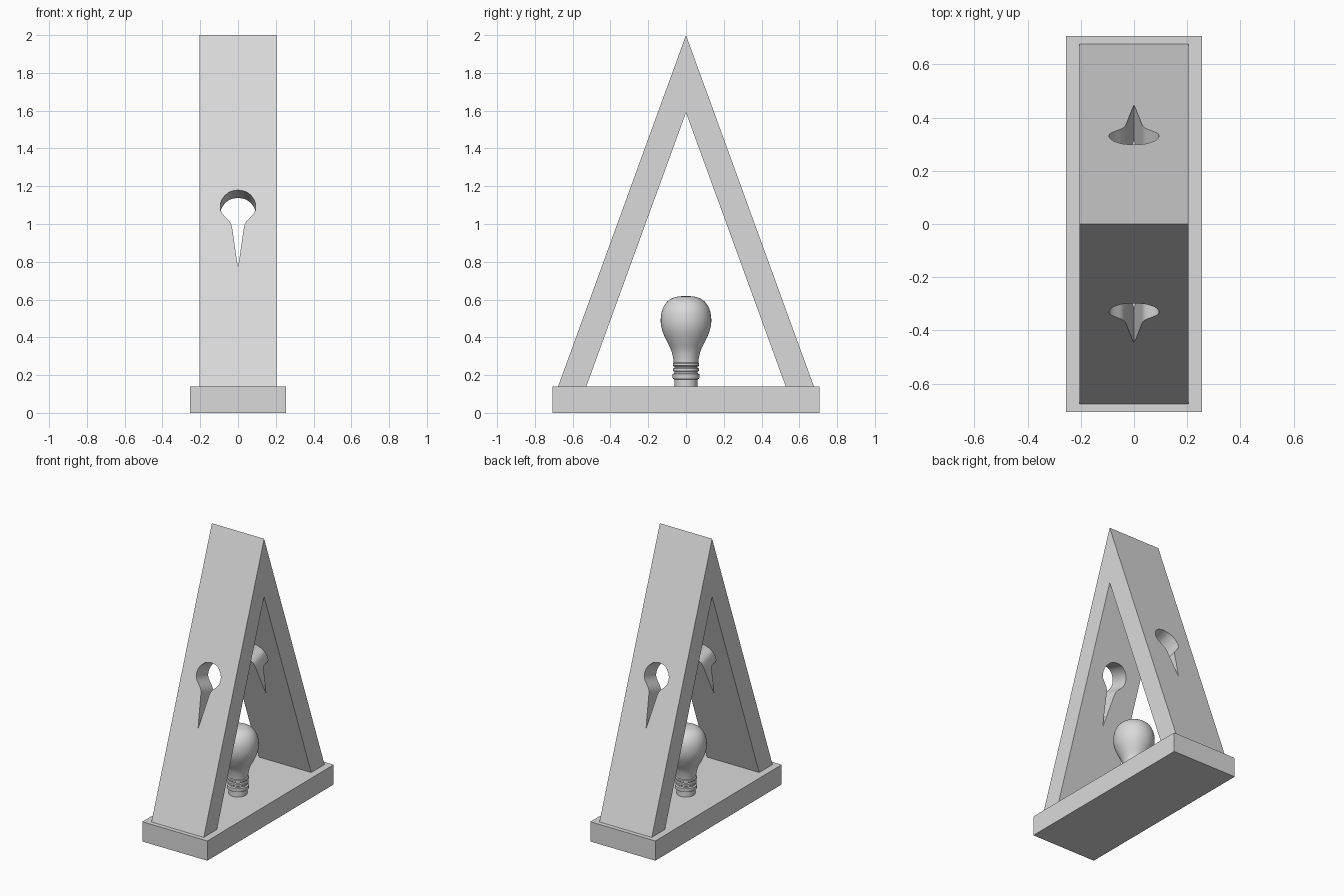
import bpy, bmesh, math
from mathutils import Vector

cube = bpy.data.objects.get("Cube")
if cube:
    bpy.data.objects.remove(cube, do_unlink=True)

grey = bpy.data.materials.new("light grey")
grey.use_nodes = True
grey.diffuse_color = (0.7, 0.7, 0.7, 1)
grey.node_tree.nodes["Principled BSDF"].inputs["Base Color"].default_value = (0.7, 0.7, 0.7, 1)


def finish(name, bm):
    bmesh.ops.recalc_face_normals(bm, faces=bm.faces)
    mesh = bpy.data.meshes.new(name)
    bm.to_mesh(mesh)
    bm.free()
    mesh.materials.append(grey)
    obj = bpy.data.objects.new(name, mesh)
    bpy.context.collection.objects.link(obj)
    return obj


def prism(name, start, end):
    """Join two matching outlines into a closed solid."""
    bm = bmesh.new()
    a = [bm.verts.new(p) for p in start]
    b = [bm.verts.new(p) for p in end]
    bm.faces.new(a)
    bm.faces.new(b[::-1])
    for i in range(len(a)):
        j = (i + 1) % len(a)
        bm.faces.new((a[i], b[i], b[j], a[j]))
    return finish(name, bm)


def smooth(obj, degrees):
    bpy.ops.object.select_all(action='DESELECT')
    obj.select_set(True)
    bpy.context.view_layer.objects.active = obj
    bpy.ops.object.shade_smooth_by_angle(angle=math.radians(degrees))


def curve_through(points, steps):
    """Catmull-Rom curve through the given 2D points."""
    pts = [Vector(p) for p in points]
    pts = [2 * pts[0] - pts[1]] + pts + [2 * pts[-1] - pts[-2]]
    out = []
    for p, q, r, s in zip(pts, pts[1:], pts[2:], pts[3:]):
        for k in range(steps):
            t = k / steps
            out.append(q + (r - p) * t / 2 + (2 * p - 5 * q + 4 * r - s) * t * t / 2
                       + (3 * q - p - 3 * r + s) * t ** 3 / 2)
    return out + [pts[-2]]


# Base slab
BASE_TOP, APEX, FOOT, FOOT_IN, APEX_IN = 0.14, 2.0, 0.677, 0.528, 1.59
slab = [(-0.255, -0.708), (0.255, -0.708), (0.255, 0.708), (-0.255, 0.708)]
prism("base", [(x, y, 0) for x, y in slab], [(x, y, BASE_TOP) for x, y in slab])

# Leaning A-shaped frame
outline = [(-FOOT, BASE_TOP), (0, APEX), (FOOT, BASE_TOP),
           (FOOT_IN, BASE_TOP), (0, APEX_IN), (-FOOT_IN, BASE_TOP)]
frame = prism("frame", *[[(x, y, z) for y, z in outline] for x in (-0.205, 0.205)])

# Bulb-shaped openings through both leaning panels
half = curve_through([(0, 1.18), (0.04, 1.172), (0.07, 1.15), (0.088, 1.122), (0.094, 1.092),
                      (0.088, 1.063), (0.07, 1.04), (0.048, 1.018), (0.036, 0.998),
                      (0.029, 0.965), (0.021, 0.91), (0.011, 0.84), (0, 0.77)], 3)
opening = [(x, z) for x, z in half] + [(-x, z) for x, z in half[-2:0:-1]]
for side, label in ((-1, "front"), (1, "back")):
    rings = []
    for t in (-0.1, 0.2):
        rings.append([(x, side * (FOOT * (APEX - z) / (APEX - BASE_TOP) - t), z - 0.31 * t)
                      for x, z in opening])
    cutter = prism(label + "_opening_cutter", *rings)
    cutter.hide_render = True
    cutter.hide_set(True)
    cut = frame.modifiers.new(label + " opening", 'BOOLEAN')
    cut.operation = 'DIFFERENCE'
    cut.solver = 'EXACT'
    cut.object = cutter

# Apply the cuts and drop the cutters
bpy.context.view_layer.update()
cut_mesh = bpy.data.meshes.new_from_object(
    frame.evaluated_get(bpy.context.evaluated_depsgraph_get()))
frame.modifiers.clear()
frame.data = cut_mesh
for label in ("front", "back"):
    bpy.data.objects.remove(bpy.data.objects[label + "_opening_cutter"], do_unlink=True)
smooth(frame, 25)


def lathe(name, profile, degrees):
    bm = bmesh.new()
    verts = [bm.verts.new((r, 0, z)) for r, z in profile]
    edges = [bm.edges.new(pair) for pair in zip(verts, verts[1:])]
    bmesh.ops.spin(bm, geom=verts + edges, cent=(0, 0, 0), axis=(0, 0, 1),
                   angle=math.tau, steps=48, use_merge=True)
    bmesh.ops.remove_doubles(bm, verts=bm.verts, dist=0.0005)
    smooth(finish(name, bm), degrees)


# Glass of the bulb
lathe("bulb_glass", curve_through(
    [(0.064, 0.258), (0.068, 0.29), (0.08, 0.335), (0.107, 0.39), (0.127, 0.44), (0.134, 0.49),
     (0.126, 0.545), (0.1, 0.588), (0.06, 0.612), (0, 0.62)], 4), 60)

# Ribbed socket of the bulb
lathe("bulb_socket",
      [(0, BASE_TOP), (0.06, BASE_TOP), (0.06, 0.176), (0.069, 0.18), (0.072, 0.192),
       (0.071, 0.205), (0.062, 0.21), (0.062, 0.218), (0.068, 0.223), (0.068, 0.234),
       (0.062, 0.239), (0.062, 0.245), (0.07, 0.25), (0.07, 0.262), (0.064, 0.267),
       (0, 0.267)], 40)
